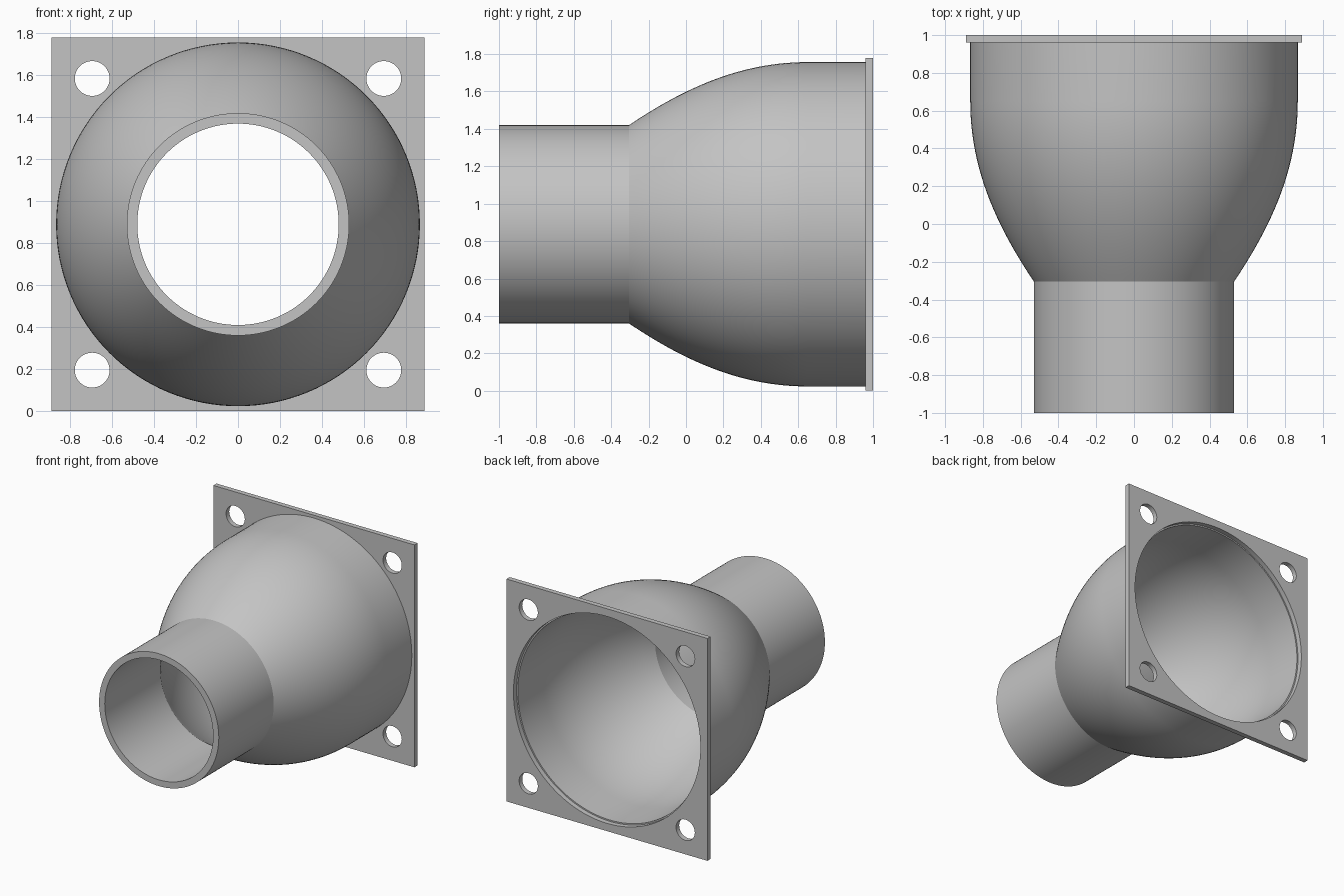
import bpy
import bmesh
import math
from mathutils import Vector, Matrix
from mathutils.geometry import interpolate_bezier

cube = bpy.data.objects.get("Cube")
if cube:
    bpy.data.objects.remove(cube, do_unlink=True)

SIDES = 128
CENTRE_Z = 0.89
WALL = 0.05
TUBE_R = 0.53
NECK_Y = -0.305
PLATE_Y = 0.96

# Single matte grey
grey = bpy.data.materials.new("plain_grey")
grey.use_nodes = True
colour = (0.55, 0.55, 0.55, 1)
grey.diffuse_color = colour
grey.node_tree.nodes["Principled BSDF"].inputs["Base Color"].default_value = colour


def finish(obj):
    """Give the part its material and crisp-edged smooth shading."""
    obj.data.materials.clear()
    obj.data.materials.append(grey)
    bpy.ops.object.select_all(action="DESELECT")
    obj.select_set(True)
    bpy.context.view_layer.objects.active = obj
    bpy.ops.object.shade_smooth_by_angle(angle=math.radians(25))


def lathe(name, profile):
    """Spin a closed (y, radius) profile around the y axis."""
    bm = bmesh.new()
    verts = [bm.verts.new((r, y, 0)) for y, r in profile]
    edges = [bm.edges.new((v, verts[i - 1])) for i, v in enumerate(verts)]
    bmesh.ops.spin(bm, geom=verts + edges, cent=(0, 0, 0), axis=(0, 1, 0),
                   angle=math.tau, steps=SIDES, use_duplicate=False)
    bmesh.ops.remove_doubles(bm, verts=bm.verts, dist=0.0001)
    bmesh.ops.recalc_face_normals(bm, faces=bm.faces)
    mesh = bpy.data.meshes.new(name)
    bm.to_mesh(mesh)
    bm.free()
    obj = bpy.data.objects.new(name, mesh)
    obj.location.z = CENTRE_Z
    bpy.context.collection.objects.link(obj)
    finish(obj)


# Hollow tube and flared bowl, one continuous wall
flare = [Vector(p) for p in interpolate_bezier(
    Vector((NECK_Y, TUBE_R)), Vector((0, 0.735)),
    Vector((0.3, 0.867)), Vector((0.65, 0.867)), 28)]
outer = flare + [Vector((PLATE_Y, 0.867))]
inner = []
for i, p in enumerate(outer):
    t = (outer[min(i + 1, len(outer) - 1)] - outer[max(i - 1, 0)]).normalized()
    inner.append(p + WALL * Vector((t.y, -t.x)))
inner[0] = Vector((NECK_Y + 0.01, TUBE_R - WALL))
lathe("tube_and_bowl", [(-1, TUBE_R)] + outer + inner[::-1] + [(-1, TUBE_R - WALL)])


# Square flange plate with a central opening and four bolt holes
def add_loop(curve, points):
    spline = curve.splines.new("POLY")
    spline.points.add(len(points) - 1)
    for sp, (x, y) in zip(spline.points, points):
        sp.co = (x, y, 0, 1)
    spline.use_cyclic_u = True


def circle(cx, cy, r, n):
    return [(cx + r * math.cos(math.tau * i / n), cy + r * math.sin(math.tau * i / n))
            for i in range(n)]


half = CENTRE_Z
thick = 1 - PLATE_Y
curve = bpy.data.curves.new("flange_plate", "CURVE")
curve.dimensions = "2D"
curve.fill_mode = "BOTH"
curve.extrude = thick / 2
add_loop(curve, [(-half, -half), (half, -half), (half, half), (-half, half)])
add_loop(curve, circle(0, 0, 0.828, SIDES))
for sx in (-1, 1):
    for sy in (-1, 1):
        add_loop(curve, circle(sx * 0.695, sy * 0.695, 0.083, 48))

plate = bpy.data.objects.new("flange_plate", curve)
bpy.context.collection.objects.link(plate)
bpy.ops.object.select_all(action="DESELECT")
plate.select_set(True)
bpy.context.view_layer.objects.active = plate
bpy.ops.object.convert(target="MESH")
plate = bpy.context.view_layer.objects.active

# Stand the plate upright and weld its rims
bm = bmesh.new()
bm.from_mesh(plate.data)
bmesh.ops.remove_doubles(bm, verts=bm.verts, dist=0.0001)
bm.transform(Matrix.Translation((0, PLATE_Y + thick / 2, CENTRE_Z))
             @ Matrix.Rotation(math.pi / 2, 4, "X"))
bmesh.ops.recalc_face_normals(bm, faces=bm.faces)
bm.to_mesh(plate.data)
bm.free()
finish(plate)
